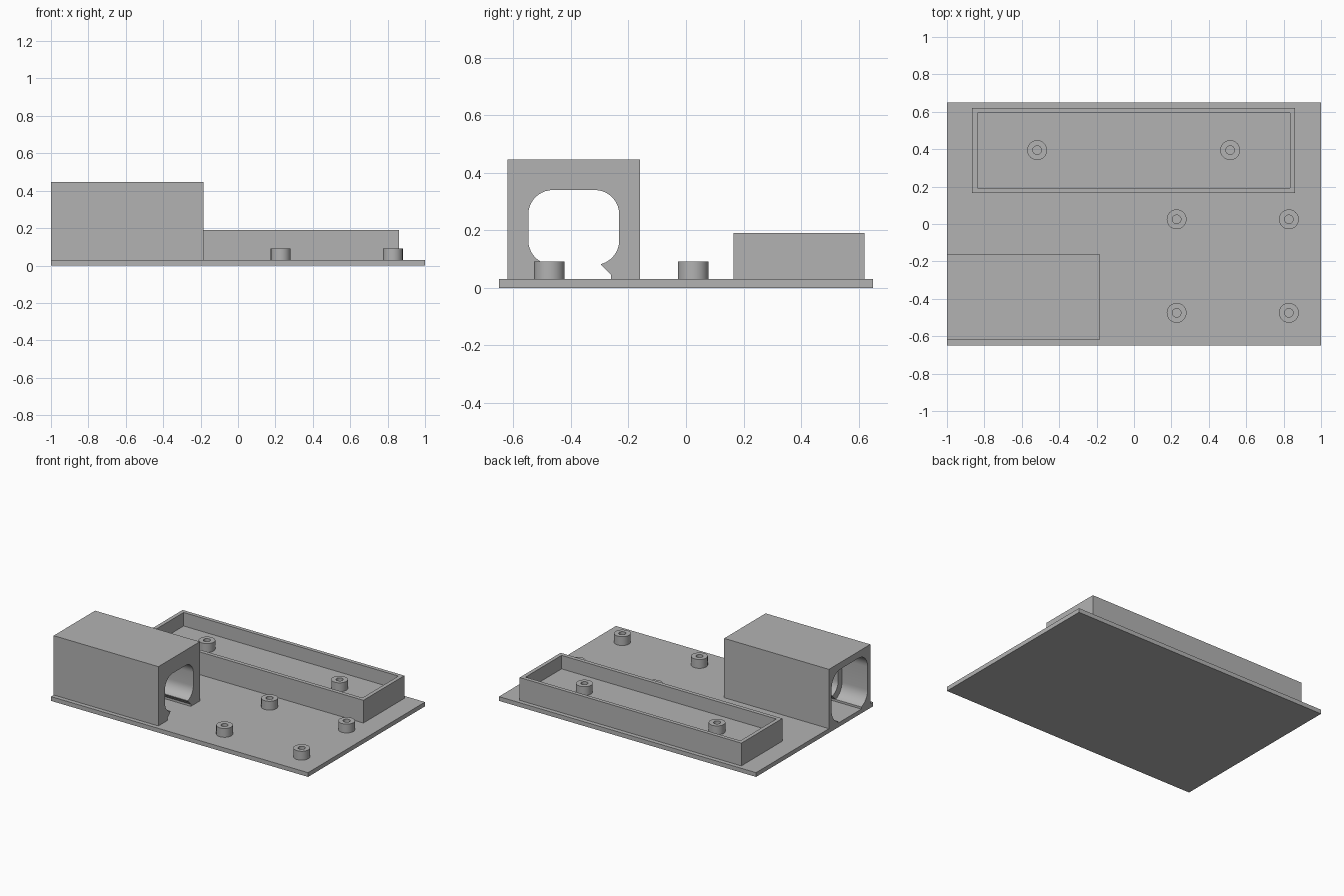
import bpy, bmesh
from math import cos, sin, pi, radians

cube = bpy.data.objects.get("Cube")
if cube:
    bpy.data.objects.remove(cube, do_unlink=True)

grey = bpy.data.materials.new("plain grey")
grey.use_nodes = True
colour = (0.45, 0.45, 0.45, 1)
grey.diffuse_color = colour
grey.node_tree.nodes["Principled BSDF"].inputs["Base Color"].default_value = colour


def prism(name, loop, offset):
    """Closed solid: a loop of 3D points extruded by an offset."""
    bm = bmesh.new()
    face = bm.faces.new([bm.verts.new(p) for p in loop])
    ext = bmesh.ops.extrude_face_region(bm, geom=[face])
    bmesh.ops.translate(bm, vec=offset,
                        verts=[g for g in ext["geom"] if isinstance(g, bmesh.types.BMVert)])
    bmesh.ops.recalc_face_normals(bm, faces=bm.faces)
    mesh = bpy.data.meshes.new(name)
    bm.to_mesh(mesh)
    bm.free()
    mesh.materials.append(grey)
    obj = bpy.data.objects.new(name, mesh)
    bpy.context.collection.objects.link(obj)
    return obj


def box(name, x0, x1, y0, y1, z0, z1):
    return prism(name, [(x0, y0, z0), (x1, y0, z0), (x1, y1, z0), (x0, y1, z0)], (0, 0, z1 - z0))


def cylinder(name, x, y, r, z0, z1, n=40):
    ring = [(x + r * cos(2 * pi * i / n), y + r * sin(2 * pi * i / n), z0) for i in range(n)]
    return prism(name, ring, (0, 0, z1 - z0))


def rounded_tunnel(name, x0, x1, y0, y1, z0, z1, r, n=10):
    loop = []
    corners = [(y1 - r, z1 - r), (y0 + r, z1 - r), (y0 + r, z0 + r), (y1 - r, z0 + r)]
    for k, (y, z) in enumerate(corners):
        for i in range(n + 1):
            a = (k + i / n) * pi / 2
            loop.append((x0, y + r * cos(a), z + r * sin(a)))
    return prism(name, loop, (x1 - x0, 0, 0))


def cut(obj, cutter):
    """Subtract a cutter, bake the result and drop the cutter."""
    mod = obj.modifiers.new("cut", "BOOLEAN")
    mod.operation, mod.solver, mod.object = "DIFFERENCE", "EXACT", cutter
    bpy.context.view_layer.objects.active = obj
    bpy.ops.object.modifier_apply(modifier=mod.name)
    bpy.data.objects.remove(cutter, do_unlink=True)


def smooth(obj):
    bpy.ops.object.select_all(action="DESELECT")
    obj.select_set(True)
    bpy.context.view_layer.objects.active = obj
    bpy.ops.object.shade_smooth_by_angle(angle=radians(30))


PLATE = 0.03
box("base_plate", -1, 1, -0.65, 0.65, 0, PLATE)

# Tray with a raised floor
FLOOR = 0.095
tray = box("tray", -0.865, 0.86, 0.165, 0.62, PLATE, 0.19)
cut(tray, box("tray_cutter", -0.838, 0.833, 0.193, 0.593, FLOOR, 0.3))

# Housing: through tunnel, wider mouth at the outer end, flared slot below
MID = -0.39
housing = box("housing", -1, -0.185, -0.62, -0.16, PLATE, 0.447)
cut(housing, rounded_tunnel("tunnel_cutter", -1.1, -0.1, MID - 0.158, MID + 0.158, 0.08, 0.34, 0.085))
cut(housing, rounded_tunnel("mouth_cutter", -1.1, -0.8, MID - 0.2, MID + 0.2, 0.04, 0.4, 0.1))
half = [(0.13, 0.02), (0.13, 0.045), (0.095, 0.08), (0.095, 0.12)]
slot = [(-1.1, MID + y, z) for y, z in half] + [(-1.1, MID - y, z) for y, z in reversed(half)]
cut(housing, prism("slot_cutter", slot, (1, 0, 0)))
smooth(housing)

# Hollow standoffs on the plate and on the tray floor
spots = [("plate", x, y, PLATE) for x in (0.228, 0.828) for y in (0.025, -0.475)]
spots += [("tray", x, 0.395, FLOOR) for x in (-0.518, 0.514)]
for i, (place, x, y, z) in enumerate(spots):
    post = cylinder(f"{place}_standoff_{i + 1}", x, y, 0.053, z, z + 0.062)
    cut(post, cylinder("bore_cutter", x, y, 0.023, z - 0.02, z + 0.1))
    smooth(post)
